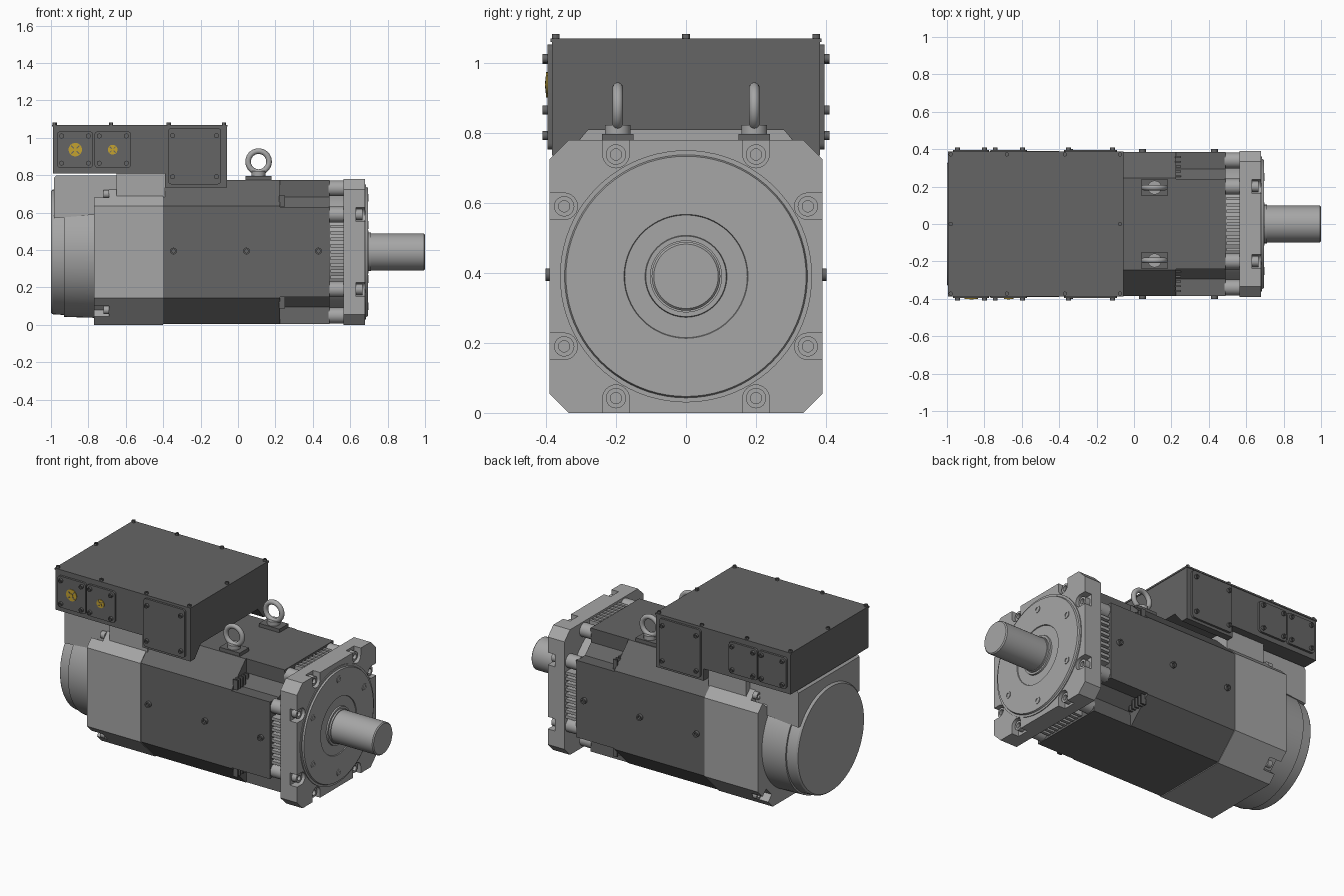
import bpy, bmesh, math
from mathutils import Vector, Matrix

if "Cube" in bpy.data.objects:
    bpy.data.objects.remove(bpy.data.objects["Cube"])

CZ = 0.39  # height of the motor axis


def material(name, c):
    m = bpy.data.materials.new(name)
    m.diffuse_color = (*c, 1)
    m.use_nodes = True
    m.node_tree.nodes["Principled BSDF"].inputs["Base Color"].default_value = m.diffuse_color
    return m


DARK = material("dark_grey", (0.13, 0.13, 0.13))
LIGHT = material("light_grey", (0.38, 0.38, 0.38))
GOLD = material("brass", (0.55, 0.36, 0.03))


def finish(name, bm, mat, smooth=True):
    bmesh.ops.recalc_face_normals(bm, faces=bm.faces)
    me = bpy.data.meshes.new(name)
    bm.to_mesh(me)
    bm.free()
    me.materials.append(mat)
    if smooth:
        me.shade_smooth()
        me.set_sharp_from_angle(angle=math.radians(30))
    ob = bpy.data.objects.new(name, me)
    bpy.context.collection.objects.link(ob)
    return ob


def prism(name, pts, a, b, axis="x", mat=LIGHT):
    """Extrude a 2D outline from a to b along x (outline y,z) or y (outline x,z)."""
    bm = bmesh.new()
    to3 = (lambda u, v: (a, u, v)) if axis == "x" else (lambda u, v: (u, a, v))
    f = bm.faces.new([bm.verts.new(to3(u, v)) for u, v in pts])
    ext = bmesh.ops.extrude_face_region(bm, geom=[f])["geom"]
    step = Vector((b - a, 0, 0)) if axis == "x" else Vector((0, b - a, 0))
    bmesh.ops.translate(bm, verts=[v for v in ext if isinstance(v, bmesh.types.BMVert)], vec=step)
    return finish(name, bm, mat)


def box(name, x, y, z, mat=LIGHT):
    return prism(name, [(y[0], z[0]), (y[1], z[0]), (y[1], z[1]), (y[0], z[1])], x[0], x[1], "x", mat)


def lathe(name, prof, mat=LIGHT, seg=64):
    """Revolve (x, radius) points about the motor axis."""
    bm = bmesh.new()
    vs = [bm.verts.new((x, 0, CZ + r)) for x, r in prof]
    es = [bm.edges.new(p) for p in zip(vs, vs[1:])]
    bmesh.ops.spin(bm, geom=vs + es, cent=(0, 0, CZ), axis=(1, 0, 0), angle=2 * math.pi, steps=seg)
    bmesh.ops.remove_doubles(bm, verts=bm.verts, dist=1e-5)
    return finish(name, bm, mat)


def cyl(name, loc, d, r, h, mat=LIGHT, socket=False, seg=24):
    """Cylinder from loc along d, optionally with a socket in its head."""
    bm = bmesh.new()
    bmesh.ops.create_cone(bm, cap_ends=True, segments=seg, radius1=r, radius2=r, depth=h)
    if socket:
        top = max(bm.faces, key=lambda f: f.calc_center_median().z)
        bmesh.ops.inset_region(bm, faces=[top], thickness=r * 0.45)
        ext = bmesh.ops.extrude_face_region(bm, geom=[top])["geom"]
        bmesh.ops.translate(bm, verts=[v for v in ext if isinstance(v, bmesh.types.BMVert)], vec=(0, 0, -h * 0.5))
        bmesh.ops.delete(bm, geom=[top], context="FACES_ONLY") if top.is_valid else None
    d = Vector(d).normalized()
    bm.transform(Matrix.Translation(Vector(loc) + d * h / 2) @ d.to_track_quat("Z", "Y").to_matrix().to_4x4())
    return finish(name, bm, mat)


def four(quarter):
    """Repeat one corner's outline points around the axis."""
    out = []
    for k in range(4):
        c, s = round(math.cos(k * math.pi / 2)), round(math.sin(k * math.pi / 2))
        out += [(c * y - s * z, CZ + s * y + c * z) for y, z in quarter]
    return out


def rrect(x0, x1, z0, z1, r=0.018):
    pts = []
    for k, (cx, cz) in enumerate([(x1 - r, z1 - r), (x0 + r, z1 - r), (x0 + r, z0 + r), (x1 - r, z0 + r)]):
        pts += [(cx + r * math.cos(a), cz + r * math.sin(a)) for a in [(k + i / 4) * math.pi / 2 for i in range(5)]]
    return pts


def cut(ob, cutters):
    for c in cutters:
        m = ob.modifiers.new("cut", "BOOLEAN")
        m.object, m.solver = c, "EXACT"
    me = bpy.data.meshes.new_from_object(ob.evaluated_get(bpy.context.evaluated_depsgraph_get()))
    ob.modifiers.clear()
    ob.data = me
    me.set_sharp_from_angle(angle=math.radians(30))
    for c in cutters:
        bpy.data.objects.remove(c)


# Stator housing, with corner pockets toward the flange
OCT = [(0.385, 0.245), (0.245, 0.385)]
POCKET = [(0.385, 0.24), (0.295, 0.235), (0.235, 0.295), (0.24, 0.385)]
prism("stator_housing", four(OCT), -0.40, 0.225, mat=DARK)
prism("stator_front_section", four(POCKET), 0.225, 0.49, mat=DARK)
for sy in (-1, 1):
    for sz in (-1, 1):
        for i in range(5):  # louvre ribs at the pocket step
            y, z = sy * (0.255 + i * 0.026), CZ + sz * 0.272
            box("pocket_rib", (0.22, 0.25), (y - 0.005, y + 0.005), (z - 0.03, z + 0.03), DARK)
    for x in (-0.345, 0.045, 0.43):
        cyl("housing_screw", (x, sy * 0.38, 0.395), (0, sy, 0), 0.018, 0.022, DARK, True)

# Rear end bell, notched at its corners
NOTCH = [(0.39, 0.245), (0.345, 0.29), (0.31, 0.255), (0.255, 0.31), (0.29, 0.345), (0.245, 0.39)]
prism("end_bell", four([(0.39, 0.245), (0.245, 0.39)]), -0.69, -0.40)
prism("end_bell_rim", four(NOTCH), -0.77, -0.69)
for sy in (-1, 1):
    for sz in (-1, 1):
        cyl("end_bell_bolt", (-0.69, sy * 0.31, CZ + sz * 0.31), (-1, 0, 0), 0.022, 0.03, LIGHT, True)

# Fan cowl, air duct and neck under the terminal box
lathe("fan_cowl", [(-0.77, 0), (-0.77, 0.352), (-0.93, 0.347), (-0.93, 0.337), (-0.99, 0.333), (-1.0, 0.325), (-1.0, 0)])
prism("air_duct", [(-0.985, 0.57), (-0.65, 0.60), (-0.65, 0.80), (-0.97, 0.80), (-0.985, 0.785)], -0.30, 0.30, "y")
box("box_neck", (-0.65, -0.39), (-0.335, 0.335), (0.68, 0.812))

# Terminal box: rear tray and front saddle over the housing
box("terminal_box_rear", (-0.99, -0.39), (-0.383, 0.383), (0.81, 1.063), DARK)
prism("terminal_box_front", [(-0.383, 0.735), (-0.34, 0.735), (-0.28, 0.808), (0.28, 0.808), (0.34, 0.735),
                             (0.383, 0.735), (0.383, 1.063), (-0.383, 1.063)], -0.39, -0.06, mat=DARK)
box("terminal_box_lid", (-0.994, -0.057), (-0.387, 0.387), (1.06, 1.07), DARK)
lid_points = [(x, y) for x in (-0.98, -0.68, -0.37, -0.075) for y in (-0.372, 0.372)] + [(-0.98, 0), (-0.075, 0)]
for x, y in lid_points:
    cyl("lid_screw", (x, y, 1.068), (0, 0, 1), 0.011, 0.014, DARK, True, 12)

# Side cover plates with corner screws
for s in (-1, 1):
    for x0, x1, z0, z1 in [(-0.968, -0.775, 0.84, 1.035), (-0.767, -0.572, 0.84, 1.035), (-0.375, -0.09, 0.752, 1.052)]:
        prism("cover_plate", rrect(x0, x1, z0, z1), s * 0.38, s * 0.396, "y", DARK)
        for x in (x0 + 0.025, x1 - 0.025):
            for z in (z0 + 0.025, z1 - 0.025) if z0 > 0.8 else (z0 + 0.04, z1 - 0.04):
                cyl("cover_screw", (x, s * 0.394, z), (0, s, 0), 0.013, 0.016, DARK, True, 16)

# Brass cable glands with crossed slots
for x, r in ((-0.87, 0.036), (-0.67, 0.026)):
    cyl("cable_gland", (x, -0.394, 0.937), (0, -1, 0), r, 0.006, GOLD)
    cyl("gland_centre", (x, -0.394, 0.937), (0, -1, 0), r * 0.3, 0.009, GOLD)
    for a in (45, 135):
        c, s = math.cos(math.radians(a)), math.sin(math.radians(a))
        u, w = r * 0.85, r * 0.08
        prism("gland_slot", [(x + p * c - q * s, 0.937 + p * s + q * c) for p, q in
                             ((-u, -w), (u, -w), (u, w), (-u, w))], -0.395, -0.4015, "y", DARK)

# Bearing shield core with cooling fins on four sides
lathe("bearing_shield", [(0.48, 0), (0.48, 0.335), (0.58, 0.335), (0.58, 0)])
for i in range(-4, 5):
    t = i * 0.034
    for s in (-1, 1):
        a, b = sorted((s * 0.25, s * 0.378))
        box("side_fin", (0.495, 0.57), (a, b), (CZ + t - 0.009, CZ + t + 0.009))
        box("top_bottom_fin", (0.495, 0.57), (t - 0.009, t + 0.009), (CZ + a, CZ + b))

# Mounting flange with through holes and open counterbores
flange = prism("mounting_flange", four([(0.39, 0.335), (0.335, 0.39)]), 0.565, 0.68)
cutters = [cyl("hole_cutter", (0.5, sy * 0.292, CZ + sz * 0.292), (1, 0, 0), 0.038, 0.3, LIGHT, seg=32)
           for sy in (-1, 1) for sz in (-1, 1)]
for k in range(4):
    for t in (-0.2, 0.2):
        c, s = round(math.cos(k * math.pi / 2)), round(math.sin(k * math.pi / 2))
        rot = lambda u, v: (c * u - s * v, CZ + s * u + c * v)
        arc = [(0.348 - 0.038 * math.sin(a), t + 0.038 * math.cos(a)) for a in [i * math.pi / 12 for i in range(13)]]
        outline = [rot(u, v) for u, v in arc + [(0.45, t - 0.038), (0.45, t + 0.038)]]
        cutters.append(prism("notch_cutter", outline, 0.632, 0.75))
        y, z = rot(0.348, t)
        cyl("flange_bolt", (0.63, y, z), (1, 0, 0), 0.029, 0.035, LIGHT, True)
        y, z = rot(0.34, t)
        cyl("bolt_boss", (0.485, y, z), (1, 0, 0), 0.042, 0.085)
cut(flange, cutters)

# Spigot, seal ring and shaft
lathe("spigot", [(0.66, 0), (0.66, 0.36), (0.685, 0.36), (0.685, 0.347), (0.695, 0.343), (0.695, 0.177),
                 (0.69, 0.175), (0.69, 0.117), (0.699, 0.115), (0.699, 0)], seg=80)
lathe("shaft", [(0.65, 0), (0.65, 0.103), (0.71, 0.103), (0.71, 0.098), (0.994, 0.098), (1.0, 0.092), (1.0, 0)])
for k in range(6):
    a = math.radians(30 + 60 * k)
    cyl("spigot_screw", (0.685, 0.29 * math.cos(a), CZ + 0.29 * math.sin(a)), (1, 0, 0), 0.021, 0.014, LIGHT, True)

# Lifting eyes on pads
for y in (-0.195, 0.195):
    box("eye_pad", (0.04, 0.18), (y - 0.045, y + 0.045), (0.77, 0.797), DARK)
    cyl("eye_collar", (0.11, y, 0.795), (0, 0, 1), 0.037, 0.027)
    bpy.ops.mesh.primitive_torus_add(major_radius=0.056, minor_radius=0.015, major_segments=40, minor_segments=14,
                                     location=(0.11, y, 0.873), rotation=(math.pi / 2, 0, 0))
    eye = bpy.context.object
    eye.name = "lifting_eye"
    eye.data.materials.append(LIGHT)
    eye.data.shade_smooth()
